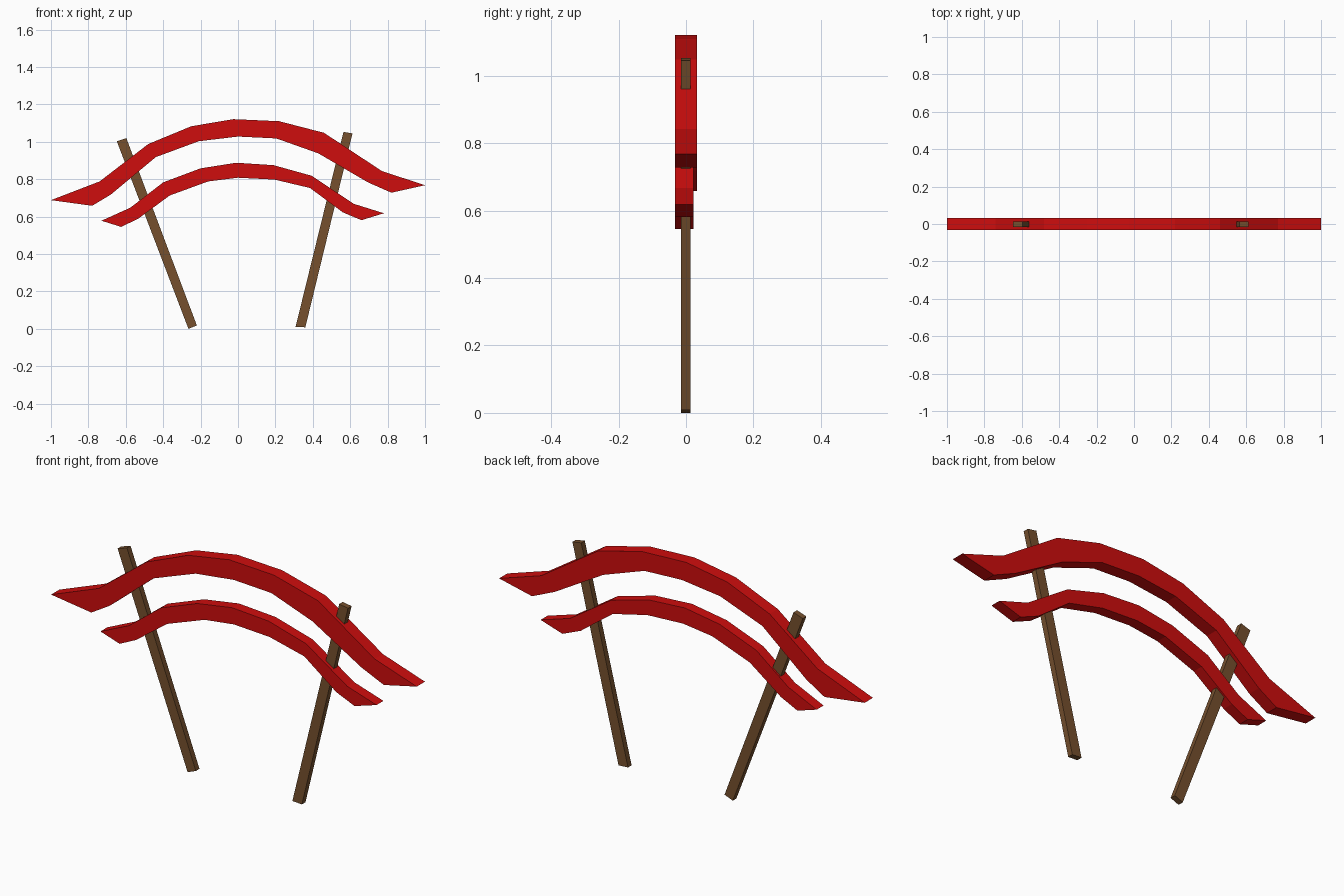
import bpy, bmesh

if "Cube" in bpy.data.objects:
    bpy.data.objects.remove(bpy.data.objects["Cube"])


def material(name, rgb):
    m = bpy.data.materials.new(name)
    m.diffuse_color = (*rgb, 1)
    m.use_nodes = True
    m.node_tree.nodes["Principled BSDF"].inputs["Base Color"].default_value = m.diffuse_color
    return m


red = material("red", (0.62, 0.004, 0.004))
brown = material("brown", (0.18, 0.08, 0.027))


def extrude_strip(name, top, bottom, y0, y1, mat):
    """Solid made from matching upper and lower (x, z) edges, extruded along y."""
    bm = bmesh.new()
    rings = []
    for t, b in zip(top, bottom):
        rings.append([bm.verts.new((p[0], y, p[1]))
                      for p, y in ((t, y0), (t, y1), (b, y1), (b, y0))])
    for a, b in zip(rings, rings[1:]):
        for i in range(4):
            j = (i + 1) % 4
            bm.faces.new((a[i], a[j], b[j], b[i]))
    bm.faces.new(rings[0])
    bm.faces.new(rings[-1][::-1])
    bmesh.ops.recalc_face_normals(bm, faces=bm.faces[:])
    me = bpy.data.meshes.new(name)
    bm.to_mesh(me)
    bm.free()
    me.materials.append(mat)
    ob = bpy.data.objects.new(name, me)
    bpy.context.collection.objects.link(ob)
    return ob


# Upper curved beam with pointed tips
extrude_strip(
    "upper_beam",
    [(-1, .69), (-.74, .79), (-.48, .99), (-.25, 1.085), (-.025, 1.123),
     (.22, 1.112), (.46, 1.05), (.77, .845), (1, .77)],
    [(-.78, .66), (-.68, .72), (-.44, .92), (-.21, 1.005), (0, 1.03),
     (.205, 1.02), (.43, .94), (.695, .785), (.82, .73)],
    -.032, .032, red)

# Lower curved beam, slightly thinner
extrude_strip(
    "lower_beam",
    [(-.73, .58), (-.575, .65), (-.40, .785), (-.20, .86), (-.01, .89),
     (.19, .877), (.395, .82), (.62, .67), (.78, .62)],
    [(-.625, .547), (-.535, .59), (-.365, .715), (-.16, .79), (0, .81),
     (.195, .80), (.385, .755), (.56, .625), (.66, .583)],
    -.032, .022, red)

# Two leaning posts
extrude_strip("left_post", [(-.648, 1.005), (-.265, .002)],
              [(-.597, 1.022), (-.22, .02)], -.015, .013, brown)
extrude_strip("right_post", [(.564, 1.055), (.308, .013)],
              [(.612, 1.047), (.36, .01)], -.015, .013, brown)

# Rest the model on the ground
low = min(v.co.z for o in bpy.data.objects for v in o.data.vertices)
for o in bpy.data.objects:
    for v in o.data.vertices:
        v.co.z -= low
